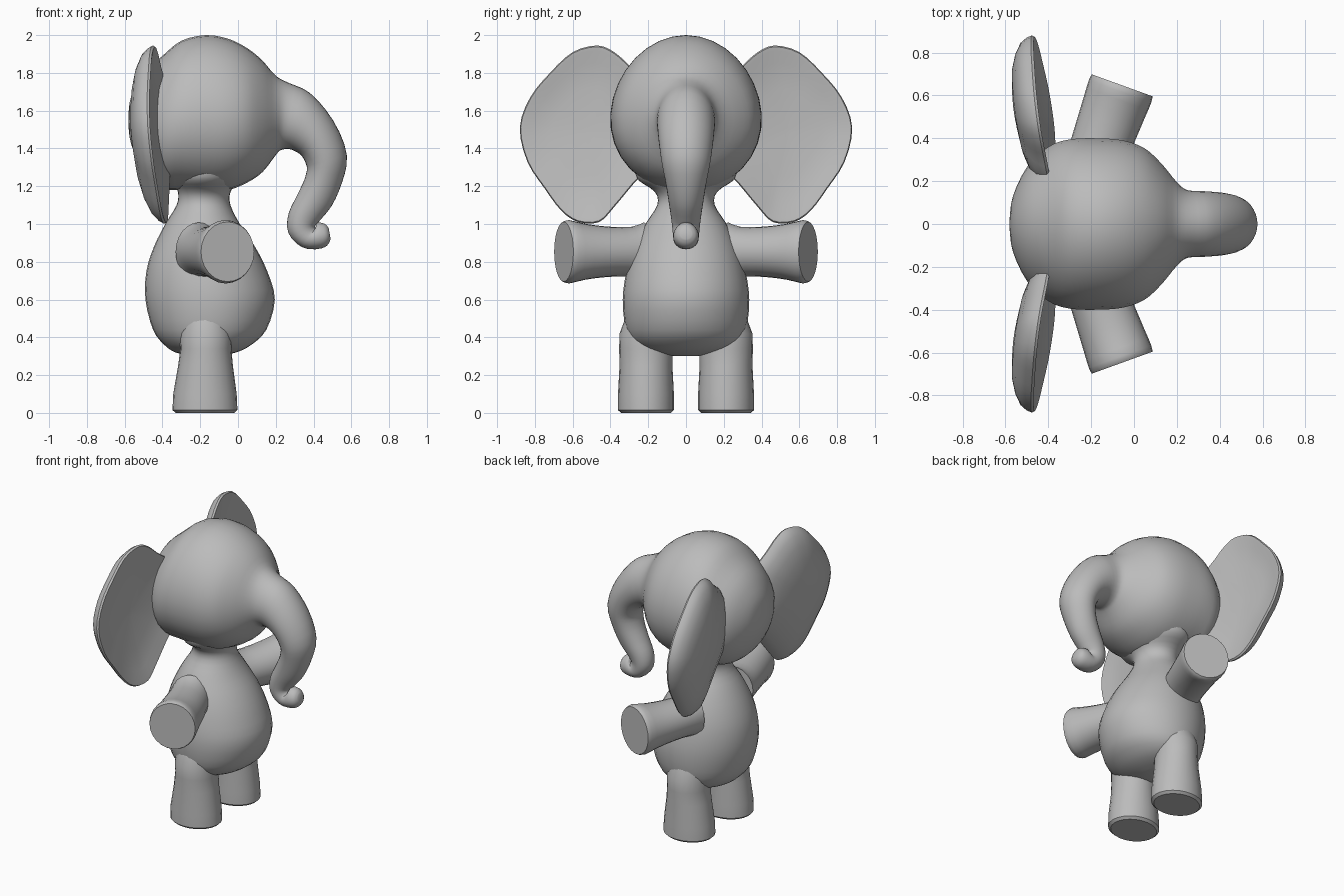
import bpy, bmesh, math
from mathutils import Vector

cube = bpy.data.objects.get("Cube")
if cube:
    bpy.data.objects.remove(cube, do_unlink=True)

grey = bpy.data.materials.new("plain_grey")
grey.use_nodes = True
colour = (0.5, 0.5, 0.5, 1)
grey.diffuse_color = colour
grey.node_tree.nodes["Principled BSDF"].inputs["Base Color"].default_value = colour

X, Y, Z = Vector((1, 0, 0)), Vector((0, 1, 0)), Vector((0, 0, 1))


def spline(rows, steps, closed=False):
    """Catmull-Rom interpolation through rows of equal length."""
    count = len(rows)
    result = []
    for i in range(count if closed else count - 1):
        if closed:
            a, b, c, d = (rows[(i + k) % count] for k in (-1, 0, 1, 2))
        else:
            a, b, c, d = (rows[min(max(i + k, 0), count - 1)] for k in (-1, 0, 1, 2))
        for s in range(steps):
            t = s / steps
            result.append([
                q + t / 2 * (r - p + t * (2 * p - 5 * q + 4 * r - w + t * (3 * (q - r) + w - p)))
                for p, q, r, w in zip(a, b, c, d)])
    if not closed:
        result.append(list(rows[-1]))
    return result


def skin(name, loops):
    """Bridge closed loops of points, cap both ends and shade the result."""
    bm = bmesh.new()
    rings = [[bm.verts.new(p) for p in loop] for loop in loops]
    for low, high in zip(rings, rings[1:]):
        for i in range(len(low)):
            j = (i + 1) % len(low)
            bm.faces.new((low[i], low[j], high[j], high[i]))
    bm.faces.new(rings[0])
    bm.faces.new(rings[-1])
    bmesh.ops.recalc_face_normals(bm, faces=bm.faces)
    mesh = bpy.data.meshes.new(name)
    bm.to_mesh(mesh)
    bm.free()
    mesh.materials.append(grey)
    obj = bpy.data.objects.new(name, mesh)
    bpy.context.collection.objects.link(obj)
    bpy.ops.object.select_all(action="DESELECT")
    obj.select_set(True)
    bpy.context.view_layer.objects.active = obj
    bpy.ops.object.shade_smooth_by_angle(angle=math.radians(40))
    return obj


def ellipse(centre, u, v, sides=32, taper=0):
    """Ring spanned by u and v; taper narrows it towards +v like an egg."""
    angles = [math.tau * i / sides for i in range(sides)]
    return [centre + u * math.cos(a) * (1 - taper * math.sin(a)) + v * math.sin(a)
            for a in angles]


# Head running into the trunk: x, z, pitch, half width, half height
head_rows = [
    (-.58, 1.55, 0, .03, .03), (-.565, 1.55, 0, .13, .13),
    (-.5, 1.54, 0, .265, .26), (-.4, 1.54, 0, .36, .35),
    (-.3, 1.575, 0, .395, .395), (-.17, 1.585, 0, .4, .415),
    (-.05, 1.58, 0, .39, .4), (.05, 1.575, 0, .353, .355),
    (.13, 1.57, 0, .28, .295), (.2, 1.575, 0, .195, .21),
    (.25, 1.57, -6, .158, .178), (.33, 1.545, -18, .153, .158),
    (.42, 1.455, -42, .145, .125), (.47, 1.335, -75, .13, .11),
    (.452, 1.23, -97, .11, .099), (.405, 1.125, -107, .093, .096),
    (.352, 1.04, -104, .08, .085), (.338, .975, -75, .072, .075),
    (.375, .928, -35, .067, .062), (.43, .94, 10, .067, .07),
    (.468, .947, 10, .055, .055), (.485, .95, 10, .03, .03),
]
loops = []
for x, z, pitch, wide, tall in spline(head_rows, 3):
    a = math.radians(pitch)
    up = Vector((-math.sin(a), 0, math.cos(a)))
    loops.append(ellipse(Vector((x, 0, z)), Y * wide, up * tall, taper=.07))
skin("head_and_trunk", loops)

# Round belly narrowing to the neck: z, back x, front x, half width
body_rows = [
    (.3, -.24, -.1, .06), (.32, -.33, -.01, .18), (.36, -.39, .07, .27),
    (.44, -.45, .15, .318), (.6, -.49, .195, .335), (.75, -.485, .155, .315),
    (.88, -.445, .09, .275), (1, -.385, .01, .215), (1.1, -.325, -.04, .152),
    (1.17, -.318, -.04, .165), (1.23, -.35, 0, .25), (1.28, -.36, .03, .27),
]
skin("body_and_neck", [
    ellipse(Vector(((back + front) / 2, 0, z)), X * (front - back) / 2, Y * wide)
    for z, back, front, wide in spline(body_rows, 3)])

# Ear outline in y and z, going round from the top; the inner end is in the head
ear_outline = [
    (.3, 1.84), (.38, 1.91), (.47, 1.945), (.6, 1.91), (.72, 1.8), (.825, 1.67),
    (.88, 1.51), (.84, 1.33), (.75, 1.19), (.66, 1.07), (.57, 1.01), (.46, 1.01),
    (.38, 1.09), (.28, 1.21), (.16, 1.35), (.13, 1.55), (.2, 1.75),
]
ear_middle = (.54, 1.49)

# Ear shells as (scale, depth): bulging back, rounded rim, hollow front
ear_shells = [(.05, .14), (.3, .137), (.55, .124), (.75, .1), (.9, .068), (.97, .037),
              (1, .012), (.985, 0), (.94, .003), (.8, .02), (.5, .035), (.05, .042)]


def ear_loop(side, scale, depth):
    points = []
    for y, z in spline(ear_outline, 3, closed=True):
        y = ear_middle[0] + (y - ear_middle[0]) * scale
        z = ear_middle[1] + (z - ear_middle[1]) * scale
        x = -.383 - .14 * (y - .3) - .07 * (z - ear_middle[1]) - depth
        points.append(Vector((x, side * y, z)))
    return points


# Legs: z, centre x, half depth, half width
leg_rows = [(0, -.175, .155, .132), (.015, -.175, .172, .148), (.1, -.175, .168, .148),
            (.25, -.172, .145, .14), (.34, -.17, .135, .142), (.42, -.17, .14, .14),
            (.5, -.17, .125, .11)]

# Arms: distance along the arm, half width, half height
arm_rows = [(-.45, .13, .155), (-.38, .135, .132), (-.25, .143, .133),
            (-.12, .15, .148), (-.03, .155, .168), (0, .15, .158)]

for label, side in (("left", 1), ("right", -1)):
    skin(label + "_ear", [ear_loop(side, *shell) for shell in ear_shells])

    skin(label + "_leg", [
        ellipse(Vector((x, side * .212, z)), X * deep, Y * wide, 24)
        for z, x, deep, wide in leg_rows])

    along = Vector((.34, side * .94, 0)).normalized()
    across = along.cross(Z)
    hand = Vector((-.055, side * .647, .853))
    skin(label + "_arm", [
        ellipse(hand + along * reach, across * wide, Z * tall, 24)
        for reach, wide, tall in spline(arm_rows, 2)])
